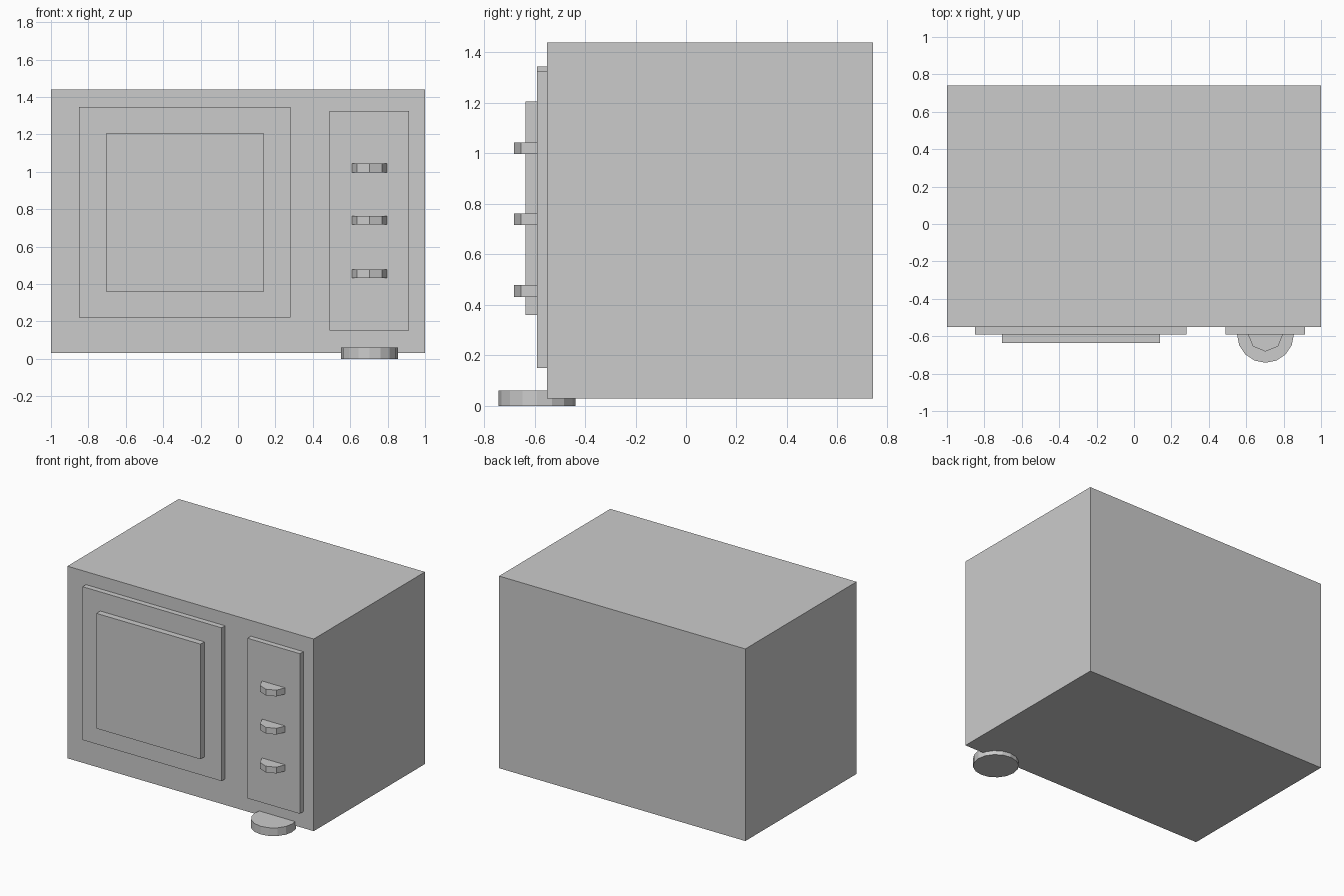
import bpy

if "Cube" in bpy.data.objects:
    bpy.data.objects.remove(bpy.data.objects["Cube"])


def box(name, x, y, z):
    """Box from (min, max) ranges on each axis."""
    bpy.ops.mesh.primitive_cube_add(
        size=1, location=[(a + b) / 2 for a, b in (x, y, z)])
    ob = bpy.context.object
    ob.name = name
    ob.scale = [b - a for a, b in (x, y, z)]
    bpy.ops.object.transform_apply(location=False, rotation=False, scale=True)
    return ob


def disc(name, sides, radius, height, location):
    """Flat upright cylinder with faceted sides."""
    bpy.ops.mesh.primitive_cylinder_add(
        vertices=sides, radius=radius, depth=height, location=location)
    bpy.context.object.name = name


# Oven body
box("body", (-1, 1), (-0.55, 0.74), (0.03, 1.44))

# Door with raised window
box("door", (-0.85, 0.28), (-0.59, -0.54), (0.22, 1.345))
box("door_window", (-0.705, 0.14), (-0.635, -0.58), (0.36, 1.205))

# Control panel
box("control_panel", (0.49, 0.915), (-0.59, -0.54), (0.15, 1.325))

# Three half-sunk octagonal knobs
for i, z in enumerate((1.02, 0.74, 0.455)):
    disc(f"knob_{i + 1}", 8, 0.095, 0.046, (0.703, -0.587, z))

# Round foot under the control panel
disc("foot", 16, 0.152, 0.06, (0.703, -0.59, 0.03))
